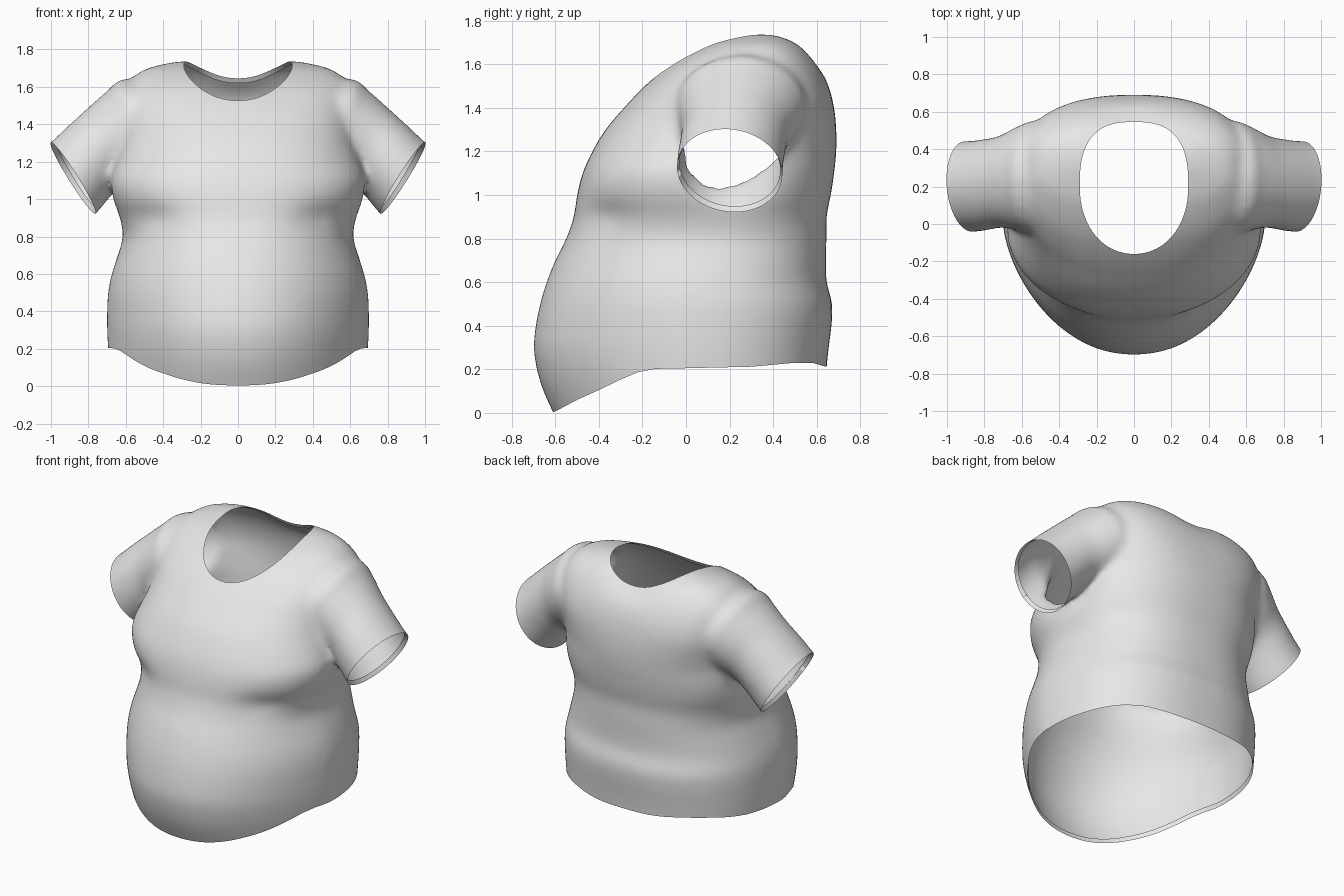
import bpy, bmesh, math
from mathutils import Vector

if "Cube" in bpy.data.objects:
    bpy.data.objects.remove(bpy.data.objects["Cube"])

# body sections: z, half width, front y, y of widest point, back y, front roundness
BODY = [(-0.15, .65, -.53, .00, .62, 1.38), (-0.05, .665, -.585, .00, .63, 1.38), (0.10, .685, -.655, .00, .64, 1.4),
        (0.20, .695, -.685, .00, .645, 1.45), (0.30, .70, -.70, .00, .655, 1.5), (0.40, .70, -.69, .00, .668, 1.55),
        (0.50, .695, -.67, .00, .672, 1.6), (0.60, .675, -.64, .00, .645, 1.65), (0.70, .643, -.60, .02, .642, 1.75),
        (0.80, .615, -.55, .03, .645, 1.85), (0.90, .632, -.515, .02, .645, 1.95), (1.00, .672, -.50, .01, .665, 2.0),
        (1.10, .688, -.475, .01, .68, 2.05), (1.20, .66, -.43, .06, .69, 2.15), (1.30, .635, -.37, .13, .69, 2.2),
        (1.40, .63, -.285, .20, .68, 2.3), (1.50, .63, -.19, .23, .655, 2.35), (1.60, .605, -.07, .26, .605, 2.35),
        (1.68, .525, .07, .29, .54, 2.3), (1.715, .43, .17, .32, .485, 2.2), (1.738, .31, .28, .35, .42, 2.2)]
# sleeve sections: top x, top z, bottom x, bottom z, front y, back y
SLEEVE = [(1.08, 1.235, .84, .85, -.045, .445), (1.0, 1.305, .76, .92, -.045, .445),
          (.90, 1.40, .685, 1.01, -.035, .455), (.80, 1.49, .61, 1.09, -.02, .475),
          (.70, 1.578, .52, 1.14, -.035, .525), (.60, 1.642, .42, 1.18, -.045, .55),
          (.35, 1.55, .30, 1.25, .05, .45)]
# hem height by y
HEM = [(-.75, 0.0), (-.62, 0.0), (-.59, .012), (-.5, .06), (-.4, .105), (-.3, .153), (-.22, .187), (-.14, .202),
       (0, .205), (.3, .212), (.5, .23), (.58, .23), (.64, .212), (.8, .21)]


def smooth_rows(rows, n):
    """Catmull-Rom resampling of a table of sections."""
    out = []
    for i in range(len(rows) - 1):
        a, b, c, d = (rows[min(max(i + k, 0), len(rows) - 1)] for k in (-1, 0, 1, 2))
        for s in range(n):
            t = s / n
            out.append([q + .5 * t * (r - p + t * (2 * p - 5 * q + 4 * r - w + t * (3 * (q - r) + w - p)))
                        for p, q, r, w in zip(a, b, c, d)])
    return out + [list(rows[-1])]


def spow(v, p):
    return math.copysign(abs(v) ** p, v)


def loft(bm, rings):
    vs = [[bm.verts.new(p) for p in ring] for ring in rings]
    n = len(vs[0])
    for a, b in zip(vs, vs[1:]):
        for i in range(n):
            j = (i + 1) % n
            bm.faces.new((a[i], a[j], b[j], b[i]))
    bm.faces.new(vs[0][::-1])
    bm.faces.new(vs[-1])


def body_ring(row, n=96):
    z, hw, yf, yc, yb, pf = row
    pb = 2.4 if z < 1.2 else 2.4 + min(z - 1.2, .2) * 2
    px = 2.1 + .3 * min(max((z - .7) / .3, 0), 1)
    ring = []
    for i in range(n):
        a = 2 * math.pi * i / n
        c, s = math.cos(a), math.sin(a)
        x = hw * spow(c, 2 / (px if s < 0 else pb))
        y = yc + (yb - yc if s > 0 else yc - yf) * spow(s, 2 / (pf if s < 0 else pb))
        dz = 0
        if s < 0:  # crease under each side of the chest
            y += .03 * math.exp(-((abs(x) - .45) / .13) ** 2 - ((z - .9) / .07) ** 2)
        elif z > 1.55:  # dip at the nape
            dz = .03 * min(1, (z - 1.55) / .1) * math.exp(-(x / .15) ** 2)
        # hollow under the arm
        x *= 1 - .09 * math.exp(-((y - .22) / .17) ** 2 - ((z - 1.1) / .11) ** 2)
        ring.append((x, y, z - dz))
    return ring


def sleeve_ring(row, side, n=48):
    tx, tz, bx, bz, yf, yb = row
    ring = []
    for i in range(n):
        a = 2 * math.pi * i / n
        c, s = math.cos(a), math.sin(a)
        ring.append((side * ((tx + bx) / 2 + (tx - bx) / 2 * s), (yf + yb) / 2 + (yb - yf) / 2 * c,
                     (tz + bz) / 2 + (tz - bz) / 2 * s))
    return ring


# openings: positive where cloth is kept
def hem_field(p):
    for (y0, z0), (y1, z1) in zip(HEM, HEM[1:]):
        if p.y <= y1:
            return p.z - z0 - (z1 - z0) * (p.y - y0) / (y1 - y0)
    return p.z - .21


def neck_field(p):
    if p.z < 1.3:
        return 1
    dy = (p.y - .2) / (.345 if p.y > .2 else .36)
    e = 2.7 if dy > 0 else 2.1
    return ((abs(p.x) / .29) ** e + abs(dy) ** e) ** (1 / e) - 1


def cuff_field(p):
    if abs(p.x) < .71 or p.z < .8:
        return 1
    return (p.z - 1.3) * .534 - (abs(p.x) - 1.0 - .12 * (p.y - .2)) * .846


def cut(bm, field):
    """Trim the cloth along field = 0 and fold a narrow lip inside."""
    val = {v: field(v.co) for v in bm.verts}
    new = []
    for e in list(bm.edges):
        a, b = e.verts
        if val[a] * val[b] < 0:
            new.append(bmesh.utils.edge_split(e, a, val[a] / (val[a] - val[b]))[1])
    bmesh.ops.connect_verts(bm, verts=new)
    dead = [f for f in bm.faces if sum(val.get(v, 0) for v in f.verts) < 0]
    bmesh.ops.delete(bm, geom=dead, context='FACES')
    bm.normal_update()
    edges = [e for e in bm.edges if e.is_boundary and all(abs(field(v.co)) < .03 for v in e.verts)]
    lip = {}
    for v in {v for e in edges for v in e.verts}:
        h = .004
        g = Vector([field(v.co + d) - field(v.co - d) for d in
                    (Vector((h, 0, 0)), Vector((0, h, 0)), Vector((0, 0, h)))])
        g -= v.normal * g.dot(v.normal)
        if g.length > 0:
            g.normalize()
        lip[v] = v.co + g * .028 - v.normal * .01
    lip = {v: bm.verts.new(co) for v, co in lip.items()}
    for e in edges:
        lp = e.link_loops[0]
        a, b = lp.vert, lp.link_loop_next.vert
        bm.faces.new((b, a, lip[a], lip[b]))
        e.smooth = False


# closed solids for torso and sleeves
bm = bmesh.new()
loft(bm, [body_ring(r) for r in smooth_rows(BODY, 4)])
for side in (1, -1):
    loft(bm, [sleeve_ring(r, side) for r in smooth_rows(SLEEVE, 5)])
bmesh.ops.recalc_face_normals(bm, faces=bm.faces)
mesh = bpy.data.meshes.new("shirt")
bm.to_mesh(mesh)
bm.free()
shirt = bpy.data.objects.new("shirt", mesh)
bpy.context.collection.objects.link(shirt)

# fuse into one skin and soften the armpits
rm = shirt.modifiers.new("fuse", 'REMESH')
rm.mode = 'VOXEL'
rm.voxel_size = .018
sm = shirt.modifiers.new("soften", 'SMOOTH')
sm.factor = .5
sm.iterations = 22
bpy.context.view_layer.update()
deps = bpy.context.evaluated_depsgraph_get()
skin = bpy.data.meshes.new_from_object(shirt.evaluated_get(deps))
shirt.modifiers.clear()
shirt.data = skin

# open hem, neck and cuffs
bm = bmesh.new()
bm.from_mesh(skin)
for field in (hem_field, neck_field, cuff_field):
    cut(bm, field)
for f in bm.faces:
    f.smooth = True
bm.to_mesh(skin)
bm.free()

cloth = bpy.data.materials.new("light grey cloth")
cloth.diffuse_color = (.8, .8, .8, 1)
cloth.use_nodes = True
cloth.node_tree.nodes["Principled BSDF"].inputs["Base Color"].default_value = cloth.diffuse_color
skin.materials.clear()
skin.materials.append(cloth)
